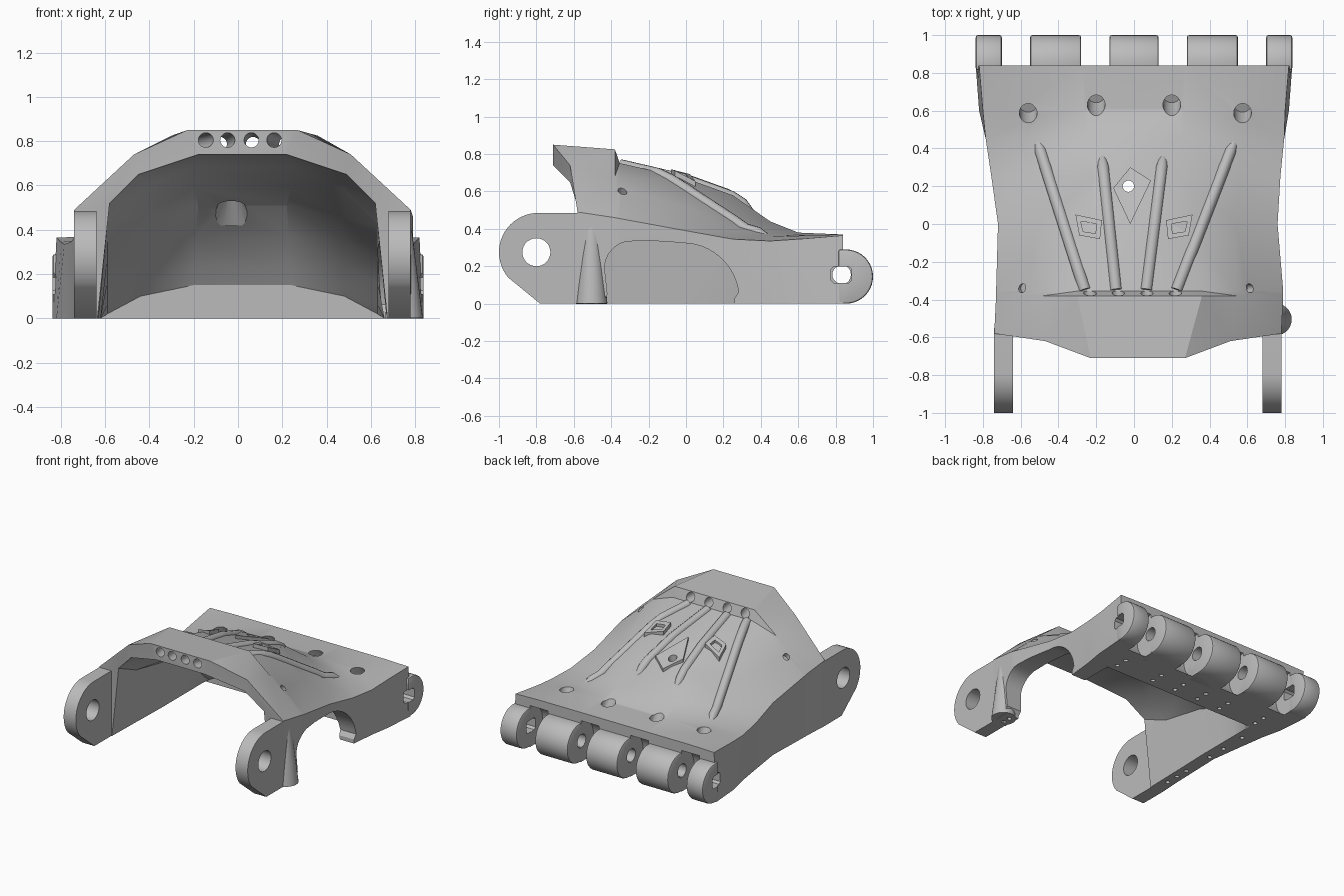
import bpy, bmesh, math
from mathutils import Vector
from mathutils.bvhtree import BVHTree

if "Cube" in bpy.data.objects:
    bpy.data.objects.remove(bpy.data.objects["Cube"])

grey = bpy.data.materials.new("plain_grey")
grey.use_nodes = True
grey.diffuse_color = (0.5, 0.5, 0.5, 1)
grey.node_tree.nodes["Principled BSDF"].inputs["Base Color"].default_value = grey.diffuse_color


def make(name, bm):
    bmesh.ops.recalc_face_normals(bm, faces=bm.faces)
    mesh = bpy.data.meshes.new(name)
    bm.to_mesh(mesh)
    bm.free()
    mesh.materials.append(grey)
    obj = bpy.data.objects.new(name, mesh)
    bpy.context.collection.objects.link(obj)
    return obj


def solid(name, bottom, top):
    """Close two matching outlines of 3D points into a solid."""
    bm = bmesh.new()
    a, b = ([bm.verts.new(p) for p in ring] for ring in (bottom, top))
    bm.faces.new(a)
    bm.faces.new(b)
    for i in range(len(a)):
        j = (i + 1) % len(a)
        bm.faces.new((a[i], a[j], b[j], b[i]))
    return make(name, bm)


def prism(name, outline, lo, hi):
    """Extrude a (y, z) outline along x."""
    return solid(name, [(lo, *p) for p in outline], [(hi, *p) for p in outline])


def drape(name, outline, low, high):
    """Plate that follows the shell between two offsets from its surface."""
    return solid(name, *([(x, y, top_z(x, y) + d) for x, y in outline] for d in (low, high)))


def rod(start, end, radius, radius2=None, name="cutter", sides=20):
    start, end = Vector(start), Vector(end)
    bm = bmesh.new()
    bmesh.ops.create_cone(bm, cap_ends=True, segments=sides, radius1=radius,
                          radius2=radius2 or radius, depth=(end - start).length)
    bm.transform((end - start).to_track_quat("Z", "Y").to_matrix().to_4x4())
    bmesh.ops.translate(bm, verts=bm.verts, vec=(start + end) / 2)
    return make(name, bm)


def screw(x, y):
    return rod((x, y, -0.1), (x, y, 0.06), 0.016, sides=12)


def arc(cy, cz, r, a0, a1, n=20):
    angles = [math.radians(a0 + (a1 - a0) * i / n) for i in range(n + 1)]
    return [(cy + r * math.cos(a), cz + r * math.sin(a)) for a in angles]


def cut(obj, cutters):
    for c in cutters:
        c.hide_render = True
        mod = obj.modifiers.new("cut", "BOOLEAN")
        mod.operation, mod.solver, mod.object = "DIFFERENCE", "EXACT", c
    graph = bpy.context.evaluated_depsgraph_get()
    mesh = bpy.data.meshes.new_from_object(obj.evaluated_get(graph))
    obj.modifiers.clear()
    obj.data = mesh
    for c in cutters:
        bpy.data.objects.remove(c)


def smooth(obj, angle=28):
    bpy.ops.object.select_all(action="DESELECT")
    obj.select_set(True)
    bpy.context.view_layer.objects.active = obj
    bpy.ops.object.shade_smooth_by_angle(angle=math.radians(angle))


# Palm shell: outer and inner arches lofted from front to back
def arch(y, cx, w, zs, xm, zm, xt, zt, side_lag=0.0, mid_lag=0.0, base=None):
    half = [(base or w, 0, side_lag), (w, zs, side_lag), (xm, zm, mid_lag), (xt, zt, 0)]
    right = [(cx + x, y + lag, z) for x, z, lag in half]
    left = [(cx - x, y + lag, z) for x, z, lag in half]
    return right + left[::-1]


outer = [
    arch(-0.71, 0.02, 0.76, 0.49, 0.49, 0.74, 0.25, 0.85, 0.13, 0.09),
    arch(-0.38, 0.03, 0.76, 0.46, 0.51, 0.68, 0.33, 0.825),
    arch(-0.355, 0.03, 0.76, 0.455, 0.51, 0.67, 0.33, 0.752),
    arch(0.0, 0.02, 0.74, 0.39, 0.52, 0.52, 0.25, 0.67),
    arch(0.25, 0.01, 0.765, 0.345, 0.54, 0.405, 0.22, 0.58),
    arch(0.45, 0.005, 0.79, 0.335, 0.57, 0.36, 0.25, 0.44),
    arch(0.60, 0.0, 0.80, 0.345, 0.60, 0.365, 0.27, 0.38, base=0.82),
    arch(0.84, 0.0, 0.82, 0.365, 0.62, 0.37, 0.27, 0.37, base=0.838),
]
inner = [
    arch(-0.71, 0.02, 0.60, 0.52, 0.47, 0.65, 0.20, 0.74, 0.13, 0.09, 0.655),
    arch(-0.38, 0.02, 0.61, 0.43, 0.46, 0.60, 0.22, 0.70, base=0.65),
    arch(-0.355, 0.02, 0.61, 0.42, 0.46, 0.585, 0.22, 0.685, base=0.65),
    arch(0.0, 0.02, 0.61, 0.35, 0.45, 0.455, 0.22, 0.59, base=0.64),
    arch(0.20, 0.02, 0.61, 0.27, 0.45, 0.35, 0.20, 0.51, base=0.64),
    arch(0.35, 0.02, 0.61, 0.16, 0.46, 0.24, 0.21, 0.37, base=0.64),
    arch(0.45, 0.02, 0.61, 0.06, 0.46, 0.15, 0.22, 0.23, base=0.64),
    arch(0.50, 0.02, 0.61, 0.02, 0.46, 0.10, 0.22, 0.15, base=0.64),
]
bm = bmesh.new()
O, I = ([[bm.verts.new(p) for p in ring] for ring in rings] for rings in (outer, inner))
last = len(O[0]) - 1
for rings in (O, I):
    for a, b in zip(rings, rings[1:]):
        for j in range(last):
            bm.faces.new((a[j], a[j + 1], b[j + 1], b[j]))
    bm.faces.new(rings[-1])
for j in range(last):
    bm.faces.new((O[0][j], O[0][j + 1], I[0][j + 1], I[0][j]))
for i in range(len(O) - 1):
    for j in (0, last):
        bm.faces.new((O[i][j], O[i + 1][j], I[i + 1][j], I[i][j]))
bm.faces.new((O[-1][0], O[-1][last], I[-1][last], I[-1][0]))
bmesh.ops.recalc_face_normals(bm, faces=bm.faces)
bmesh.ops.triangulate(bm, faces=bm.faces)
surface = BVHTree.FromBMesh(bm)
shell = make("palm_shell", bm)


def top_z(x, y):
    return surface.ray_cast(Vector((x, y, 2)), Vector((0, 0, -1)))[0].z


# Thumb opening on one side, cord holes, screw holes and knuckle bays
AY, AZ = 0.855, 0.145
thumb = ([(-0.44, -0.1), (-0.44, 0.02), (-0.42, 0.05)] + arc(-0.29, 0.19, 0.145, 180, 100, 8)
         + [(-0.2, 0.337), (-0.08, 0.33)] + arc(-0.02, 0.02, 0.305, 80, 8, 9)
         + [(0.26, 0.03), (0.26, -0.1)])
cutters = [prism("cutter", thumb, 0.5, 1.1)]
for front_x, back_x in ((-0.14, -0.25), (-0.045, -0.09), (0.06, 0.07), (0.16, 0.23)):
    cutters.append(rod((front_x, -0.73, 0.806), (back_x, -0.3, 0.782), 0.033))
for x, y in ((-0.56, 0.575), (-0.2, 0.625), (0.2, 0.625), (0.575, 0.575)):
    cutters.append(rod((x, y - 0.05, 0.50), (x, y + 0.06, 0.26), 0.047))
for s in (-1, 1):
    cutters.append(rod((s * 0.73, -0.34, 0.78), (s * 0.58, -0.34, 0.55), 0.024))
for lo, hi in ((-0.70, -0.55), (-0.28, -0.13), (0.13, 0.28), (0.55, 0.70)):
    cutters.append(rod((lo, AY, AZ), (hi, AY, AZ), 0.165, sides=32))
cutters.append(rod((-1, AY - 0.025, 0.155), (1, AY - 0.025, 0.155), 0.048))
cutters += [screw(x, y) for x in (-0.62, -0.3, -0.1, 0.1, 0.3, 0.62) for y in (0.56, 0.65)]
cutters += [screw(-0.68, y) for y in (-0.45, -0.35, -0.25, 0.0, 0.15, 0.35)]
cutters += [screw(0.72, y) for y in (-0.54, -0.48)]
cutters.append(rod((-0.03, 0.2, 0.3), (-0.03, 0.2, 0.9), 0.03))
cutters.append(rod((-0.03, 0.2, 0.42), (-0.03, 0.2, 0.57), 0.11, 0.03))
slot = [(0.775, 0.125), (0.79, 0.11), (0.87, 0.11), (0.885, 0.125),
        (0.885, 0.185), (0.87, 0.2), (0.79, 0.2), (0.775, 0.185)]
for lo, hi in ((-1, -0.69), (0.69, 1)):
    cutters.append(prism("cutter", slot, lo, hi))
cut(shell, cutters)
smooth(shell, 25)

# Finger knuckles along the back edge
for n, (lo, hi) in enumerate(((-0.838, -0.70), (-0.55, -0.28), (-0.13, 0.13),
                              (0.28, 0.55), (0.70, 0.838))):
    end = n in (0, 4)
    root = 0.815 if end else 0.72
    outline = [(root, 0.0)] + arc(AY, AZ, 0.145, -90, 90) + [(root, 0.29)]
    part = prism("finger_knuckle_%d" % (n + 1), outline, lo, hi)
    bevel = part.modifiers.new("edge", "BEVEL")
    bevel.width, bevel.segments, bevel.limit_method = 0.012, 2, "ANGLE"
    cut(part, [prism("cutter", slot, -1, 1) if end else
               rod((-1, AY - 0.025, 0.155), (1, AY - 0.025, 0.155), 0.052)])
    smooth(part)

# Wrist lugs at the front
lug = [(-0.55, 0.0), (-0.55, 0.485)] + arc(-0.79, 0.275, 0.21, 90, 220) + [(-0.78, 0.0)]
for name, lo, hi in (("right_wrist_lug", -0.74, -0.64), ("left_wrist_lug", 0.68, 0.78)):
    part = prism(name, lug, lo, hi)
    cut(part, [rod((-1, -0.8, 0.275), (1, -0.8, 0.275), 0.075, sides=28)])
    smooth(part)

# Flared foot on the front leg of the thumb opening
flare = rod((0.75, -0.505, 0.0), (0.74, -0.505, 0.44), 0.085, 0.04, "leg_flare", 28)
cut(flare, [screw(0.72, y) for y in (-0.54, -0.48)])
smooth(flare, 40)

# Tendon ridges fanning out over the back of the hand
for n, (x0, x1, y1) in enumerate(((-0.26, -0.515, 0.45), (-0.095, -0.17, 0.36),
                                  (0.065, 0.155, 0.36), (0.225, 0.535, 0.45))):
    curve = bpy.data.curves.new("tendon_path", "CURVE")
    curve.dimensions, curve.bevel_depth = "3D", 0.032
    curve.bevel_resolution, curve.use_fill_caps = 3, True
    path = curve.splines.new("POLY")
    steps = 12
    path.points.add(steps)
    for i, point in enumerate(path.points):
        t = i / steps
        x, y = x0 + (x1 - x0) * t, -0.35 + (y1 + 0.35) * t
        point.co = (x, y, top_z(x, y) - (0.010 if i < steps else 0.03), 1)
        point.radius = 1 if i < steps else 0.6
    temp = bpy.data.objects.new("tendon_path", curve)
    bpy.context.collection.objects.link(temp)
    mesh = bpy.data.meshes.new_from_object(
        temp.evaluated_get(bpy.context.evaluated_depsgraph_get()))
    bpy.data.objects.remove(temp)
    mesh.materials.clear()
    mesh.materials.append(grey)
    ridge = bpy.data.objects.new("tendon_ridge_%d" % (n + 1), mesh)
    bpy.context.collection.objects.link(ridge)
    smooth(ridge, 50)

# Raised kite boss with a hole
kite = drape("kite_boss", [(-0.02, 0.0), (0.09, 0.23), (-0.02, 0.3), (-0.11, 0.19)], -0.03, 0.025)
cut(kite, [rod((-0.03, 0.2, 0.3), (-0.03, 0.2, 0.9), 0.03)])

# Small cord brackets between the ridges
for name, s in (("right_cord_bracket", -1), ("left_cord_bracket", 1)):
    x = s * 0.24
    corners = [(x - s * 0.06, -0.08), (x + s * 0.05, -0.06), (x + s * 0.07, 0.05), (x - s * 0.07, 0.02)]
    window = [(x + 0.6 * (px - x), -0.02 + 0.5 * (py + 0.02)) for px, py in corners]
    part = drape(name, corners, -0.04, 0.03)
    cut(part, [drape("cutter", window, 0.0, 0.1)])
